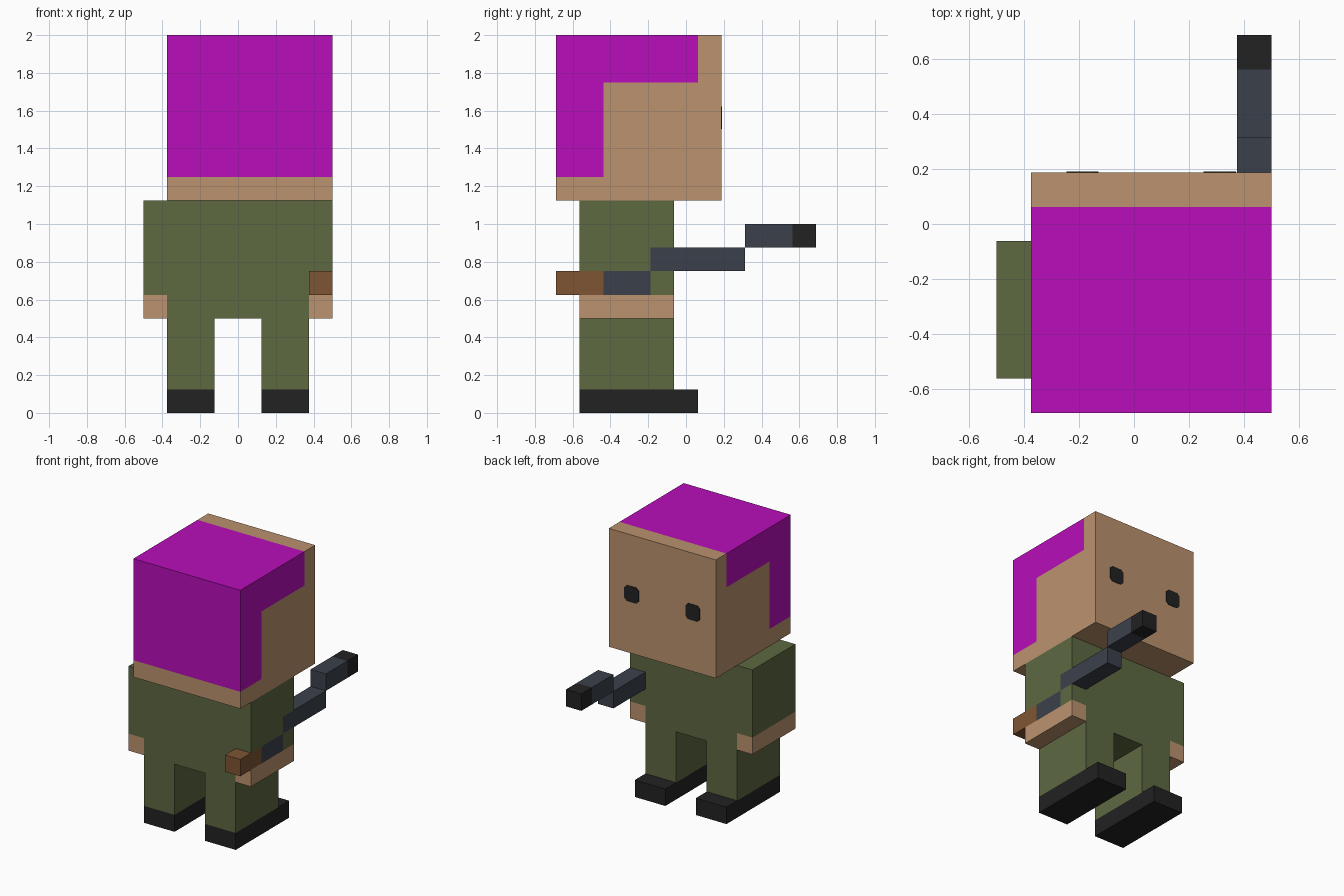
import bpy
import bmesh
from mathutils import Vector

U = 0.125  # one block

cube = bpy.data.objects.get("Cube")
if cube:
    bpy.data.objects.remove(cube, do_unlink=True)


def make_material(name, hex_code):
    srgb = [int(hex_code[i:i + 2], 16) / 255 for i in (0, 2, 4)]
    lin = [c / 12.92 if c <= 0.04045 else ((c + 0.055) / 1.055) ** 2.4 for c in srgb]
    mat = bpy.data.materials.new(name)
    mat.use_nodes = True
    mat.diffuse_color = (*lin, 1)
    bsdf = next(n for n in mat.node_tree.nodes if n.type == "BSDF_PRINCIPLED")
    bsdf.inputs["Base Color"].default_value = (*lin, 1)
    return mat


HAIR = make_material("magenta_hair", "B80DBA")
SKIN = make_material("tan_skin", "BB926E")
CLOTH = make_material("olive_cloth", "5D6840")
BLACK = make_material("black", "222222")
METAL = make_material("dark_metal", "3B404A")
WOOD = make_material("brown_wood", "7E5533")


def box_mesh(x, y, z):
    """Box between block coordinates given as (low, high) on each axis."""
    bm = bmesh.new()
    bmesh.ops.create_cube(bm, size=1)
    for v in bm.verts:
        v.co = [span[0] if c < 0 else span[1] for c, span in zip(v.co, (x, y, z))]
    return bm


def finish(name, bm, *mats):
    # Blocks are half a block off centre in depth
    for v in bm.verts:
        v.co = Vector((v.co.x, v.co.y - 0.5, v.co.z)) * U
    mesh = bpy.data.meshes.new(name)
    bm.to_mesh(mesh)
    bm.free()
    for m in mats:
        mesh.materials.append(m)
    obj = bpy.data.objects.new(name, mesh)
    bpy.context.scene.collection.objects.link(obj)
    return obj


def box(name, mat, x, y, z):
    return finish(name, box_mesh(x, y, z), mat)


# Head, cut along the hairline so the hair is coloured by region
head = box_mesh((-3, 4), (-5, 2), (9, 16))
for axis, positions in (((0, 1, 0), (-3, 1)), ((0, 0, 1), (10, 14))):
    for p in positions:
        bmesh.ops.bisect_plane(head, geom=head.verts[:] + head.edges[:] + head.faces[:],
                               plane_co=Vector(axis) * p, plane_no=axis)
for f in head.faces:
    c = f.calc_center_median()
    f.material_index = int(c.z > 10 and c.y < 1 and (c.y < -3 or c.z > 14))
finish("head", head, SKIN, HAIR)

# Eyes, thin plates with clipped corners
for name, x in (("left_eye", 2), ("right_eye", -2)):
    eye = box_mesh((x + 0.03, x + 0.97), (1.98, 2.03), (12.03, 12.97))
    edges = [e for e in eye.edges if abs(e.verts[0].co.y - e.verts[1].co.y) > 0.01]
    bmesh.ops.bevel(eye, geom=edges, offset=0.16, segments=1, affect="EDGES")
    finish(name, eye, BLACK)

# Torso
DEPTH = (-4, 0)
box("torso", CLOTH, (-3, 3), DEPTH, (4, 9))

# Legs, shoes and hands on both sides
for side, s in (("left", 1), ("right", -1)):
    leg_x = sorted((s, 3 * s))
    arm_x = sorted((3 * s, 4 * s))
    box(side + "_leg", CLOTH, leg_x, DEPTH, (1, 4))
    box(side + "_shoe", BLACK, leg_x, (-4, 1), (0, 1))
    box(side + "_hand", SKIN, arm_x, DEPTH, (4, 5))

# Sleeves, the left one stepped around the held gun
box("right_sleeve", CLOTH, (-4, -3), DEPTH, (5, 9))
HELD = (3, 4)
box("left_sleeve_back", CLOTH, HELD, (-4, -1), (6, 9))
box("left_sleeve_upper", CLOTH, HELD, (-1, 0), (7, 9))
box("left_sleeve_cuff", CLOTH, HELD, (-1, 0), (5, 6))

# Gun, rising in steps
box("gun_stock", WOOD, HELD, (-5, -3), (5, 6))
box("gun_grip", METAL, HELD, (-3, -1), (5, 6))
box("gun_body", METAL, HELD, (-1, 3), (6, 7))
box("gun_barrel", METAL, HELD, (3, 5), (7, 8))
box("gun_muzzle", BLACK, HELD, (5, 6), (7, 8))
